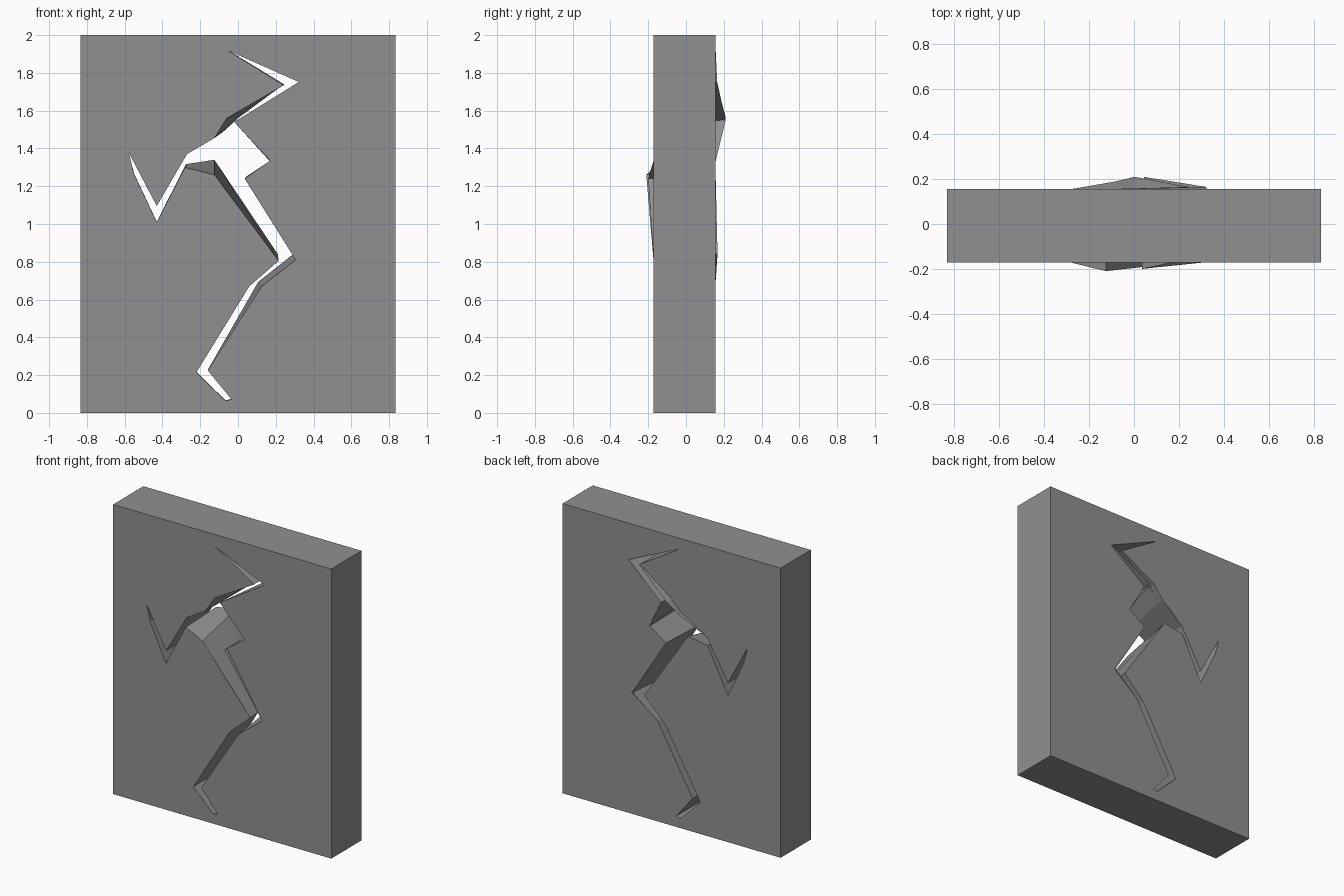
import bpy, bmesh
from mathutils import Vector

if "Cube" in bpy.data.objects:
    bpy.data.objects.remove(bpy.data.objects["Cube"])

FRONT, BACK = -0.172, 0.157

# Opening outline: front x, front z, back x, back z (one closed loop)
outline = [
    (-0.056, 1.92, -0.056, 1.922),
    (0.322, 1.752, 0.322, 1.752),
    (-0.02, 1.54, 0.045, 1.55),
    (0.17, 1.335, 0.168, 1.333),
    (0.036, 1.24, 0.042, 1.25),
    (0.305, 0.81, 0.295, 0.842),
    (0.125, 0.67, 0.108, 0.695),
    (-0.16, 0.225, -0.16, 0.228),
    (-0.035, 0.072, -0.035, 0.074),
    (-0.066, 0.064, -0.066, 0.066),
    (-0.22, 0.215, -0.22, 0.218),
    (0.06, 0.67, 0.053, 0.69),
    (0.215, 0.805, 0.21, 0.842),
    (-0.125, 1.26, -0.125, 1.34),
    (-0.28, 1.30, -0.275, 1.317),
    (-0.43, 1.01, -0.43, 1.012),
    (-0.55, 1.265, -0.55, 1.267),
    (-0.578, 1.377, -0.578, 1.377),
    (-0.43, 1.095, -0.43, 1.098),
    (-0.27, 1.37, -0.27, 1.372),
    (-0.125, 1.455, -0.08, 1.487),
    (-0.06, 1.56, 0.003, 1.562),
    (0.243, 1.735, 0.243, 1.74),
]
# Wall edges standing proud of the faces: outline index -> depth
front_lips = {13: -0.21, 4: -0.2}
back_lips = {2: 0.21, 21: 0.21, 20: 0.19, 5: 0.167, 1: 0.165, 22: 0.165}

bm = bmesh.new()


def ring(points):
    """Closed loop of vertices and its edges."""
    vs = [bm.verts.new(p) for p in points]
    es = [bm.edges.new((vs[i], vs[(i + 1) % len(vs)])) for i in range(len(vs))]
    return vs, es


def bridge(a, b):
    """Walls between two loops of equal length."""
    for i in range(len(a)):
        j = (i + 1) % len(a)
        bm.faces.new((a[i], a[j], b[j], b[i]))


rect = [(-0.833, 0), (0.833, 0), (0.833, 2), (-0.833, 2)]
outer_f = ring([(x, FRONT, z) for x, z in rect])
outer_b = ring([(x, BACK, z) for x, z in rect])
hole_f = ring([(p[0], FRONT, p[1]) for p in outline])
hole_b = ring([(p[2], BACK, p[3]) for p in outline])

# Flat pierced front and back faces
for outer, hole, n in ((outer_f, hole_f, -1), (outer_b, hole_b, 1)):
    bmesh.ops.triangle_fill(bm, use_beauty=True, use_dissolve=False,
                            edges=outer[1] + hole[1], normal=Vector((0, n, 0)))
bridge(outer_f[0], outer_b[0])
bmesh.ops.recalc_face_normals(bm, faces=bm.faces)

# Walls of the opening, with their raised lips
wall_f = ring([(p[0], front_lips.get(i, FRONT), p[1]) for i, p in enumerate(outline)])
wall_b = ring([(p[2], back_lips.get(i, BACK), p[3]) for i, p in enumerate(outline)])
bridge(wall_f[0], wall_b[0])
bmesh.ops.remove_doubles(bm, verts=bm.verts, dist=0.0005)
bm.normal_update()
bmesh.ops.recalc_face_normals(bm, faces=bm.faces)

mesh = bpy.data.meshes.new("pierced_slab")
bm.to_mesh(mesh)
bm.free()
slab = bpy.data.objects.new("pierced_slab", mesh)
bpy.context.collection.objects.link(slab)

# Dark grey finish
grey = bpy.data.materials.new("dark_grey")
grey.diffuse_color = (0.28, 0.28, 0.28, 1)
grey.use_nodes = True
grey.node_tree.nodes["Principled BSDF"].inputs["Base Color"].default_value = grey.diffuse_color
mesh.materials.append(grey)
